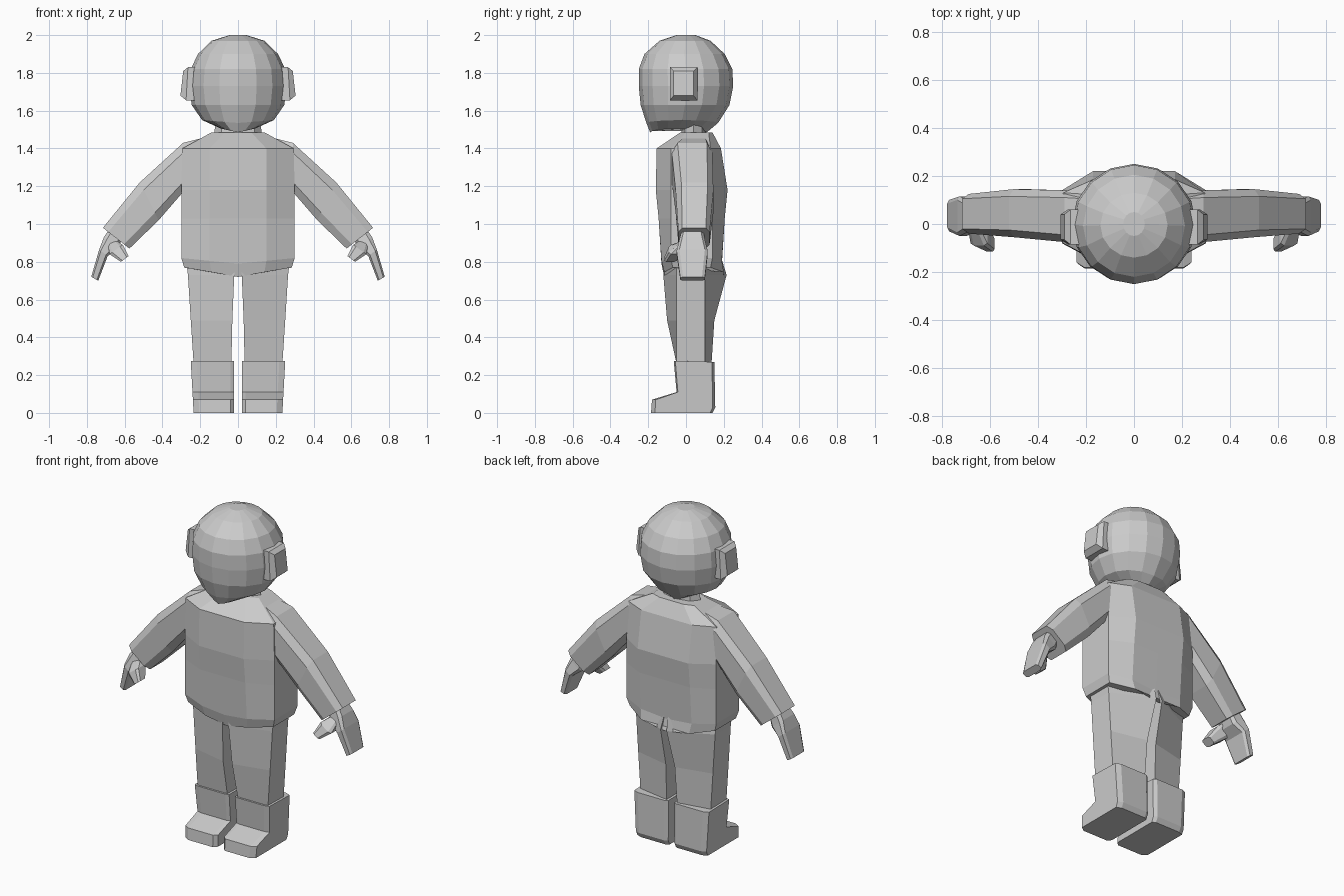
import bpy, bmesh
from math import sin, cos, pi

if "Cube" in bpy.data.objects:
    bpy.data.objects.remove(bpy.data.objects["Cube"])


def loft(name, rings, mirror=False):
    """Skin a list of equal-length rings, cap both ends, optionally mirror across x."""
    bm = bmesh.new()
    rows = [[bm.verts.new(p) for p in r] for r in rings]
    n = len(rows[0])
    for a, b in zip(rows, rows[1:]):
        for i in range(n):
            j = (i + 1) % n
            bm.faces.new((a[i], a[j], b[j], b[i]))
    bm.faces.new(rows[0])
    bm.faces.new(rows[-1])
    bmesh.ops.recalc_face_normals(bm, faces=bm.faces)
    me = bpy.data.meshes.new(name)
    bm.to_mesh(me)
    bm.free()
    ob = bpy.data.objects.new(name, me)
    bpy.context.collection.objects.link(ob)
    if mirror:
        ob.modifiers.new("mirror", 'MIRROR').use_mirror_merge = False
    return ob


def oval(z, yf, yb, w, n=16, sag=0.0):
    """Horizontal oval ring; sag lifts the sides above the centre."""
    c, r = (yf + yb) / 2, (yb - yf) / 2
    return [(w * sin(2 * pi * i / n), c - r * cos(2 * pi * i / n),
             z + sag * abs(sin(2 * pi * i / n))) for i in range(n)]


def slab(z, zc, yf, yb, w, f, b, sf, sb):
    """Torso ring: centre, front and back flats (f, b), sides from sf to sb."""
    zm = (z + zc) / 2
    right = [(f, yf, zm), (w, sf, z), (w, sb, z), (b, yb, zm)]
    left = [(-x, y, h) for x, y, h in reversed(right)]
    return [(0, yf, zc)] + right + [(0, yb, zc)] + left


def section(top, bot, yf, yb, bev=0.03):
    """Bevelled limb section between an upper and a lower point (x, z)."""
    at = lambda t, y: (top[0] + (bot[0] - top[0]) * t, y, top[1] + (bot[1] - top[1]) * t)
    return [at(0, yf + bev), at(0, yb - bev), at(.2, yb), at(.8, yb),
            at(1, yb - bev), at(1, yf + bev), at(.8, yf), at(.2, yf)]


# Rounded head
loft("head", [
    oval(1.485, -.19, .11, .09, sag=.02),
    oval(1.535, -.21, .17, .19, sag=.015),
    oval(1.63, -.24, .23, .245),
    oval(1.73, -.25, .25, .258),
    oval(1.82, -.25, .245, .25),
    oval(1.90, -.22, .205, .212),
    oval(1.97, -.14, .13, .14),
    oval(2.0, -.05, .05, .045)])

# Ear blocks
def ear(x, y0, y1, z0, z1, lean):
    return [(x, y0, z0), (x, y1, z0), (x - lean, y1, z1), (x - lean, y0, z1)]

loft("ear", [ear(.22, -.085, .06, 1.655, 1.83, 0),
             ear(.275, -.085, .06, 1.655, 1.83, .01),
             ear(.305, -.065, .04, 1.68, 1.81, .015)], True)

# Neck
loft("neck", [oval(1.44, -.03, .11, .13, 8), oval(1.53, -.02, .10, .12, 8)])

# Torso with sloped shoulders and pointed hem
loft("torso", [
    slab(1.485, 1.485, -.03, .14, .14, .07, .08, .0, .12),
    slab(1.40, 1.40, -.155, .185, .295, .15, .17, -.08, .13),
    slab(1.18, 1.18, -.16, .22, .30, .15, .17, -.08, .14),
    slab(1.03, 1.03, -.145, .205, .30, .15, .17, -.08, .14),
    slab(.82, .79, -.13, .19, .30, .15, .17, -.08, .14),
    slab(.77, .72, -.115, .20, .285, .14, .16, -.07, .13)])

# Sleeves
loft("arm", [
    section((.13, 1.47), (.20, 1.22), -.03, .13),
    section((.29, 1.43), (.29, 1.17), -.075, .14),
    section((.52, 1.22), (.42, 1.02), -.055, .145),
    section((.715, .98), (.575, .87), -.04, .125, .02)], True)

# Hands and thumbs
loft("hand", [
    section((.67, .99), (.61, .93), -.02, .09, .015),
    section((.71, .93), (.635, .87), -.035, .10, .015),
    section((.735, .865), (.69, .83), -.05, .115, .015),
    section((.777, .72), (.74, .70), -.03, .10, .015)], True)
loft("thumb", [
    section((.69, .90), (.64, .91), -.03, .05, .01),
    section((.68, .84), (.61, .89), -.09, .0, .01),
    section((.62, .80), (.58, .83), -.115, -.05, .01)], True)

# Trouser legs: deeper on the inside than the outside
def leg(z, x0, x1, yf, yb):
    return [(x0, yf, z), (x1, -.05, z), (x1, .10, z), (x0, yb, z)]

loft("leg", [leg(.81, .012, .275, -.12, .19),
             leg(.73, .02, .265, -.12, .215),
             leg(.49, .03, .25, -.10, .15),
             leg(.26, .035, .235, -.05, .135)], True)

# Boots: side profile swept across, narrowed at both faces
boot = [(-.065, .275), (-.05, .11), (-.18, .07), (-.185, .0),
        (.14, .0), (.155, .03), (.15, .27)]

def boot_ring(x, s, flare):
    return [(x + flare * z, .02 + (y - .02) * s, z) for y, z in boot]

loft("boot", [boot_ring(.02, .9, 0), boot_ring(.04, 1, 0),
              boot_ring(.205, 1, .05), boot_ring(.235, .9, .055)], True)
